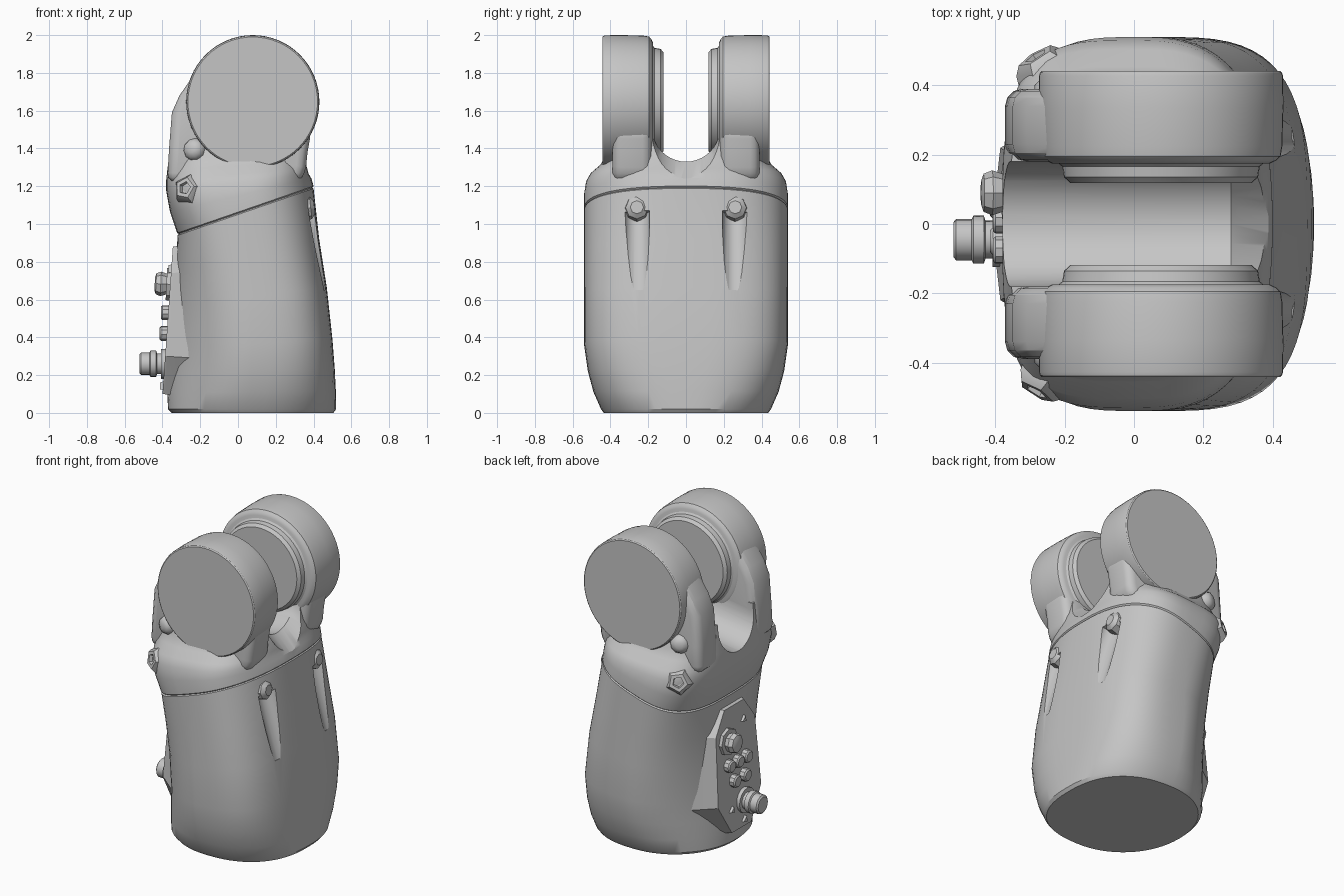
import bpy, bmesh, math
from mathutils import Vector

if "Cube" in bpy.data.objects:
    bpy.data.objects.remove(bpy.data.objects["Cube"], do_unlink=True)

grey = bpy.data.materials.new("plain grey")
grey.use_nodes = True
grey.diffuse_color = (0.56, 0.56, 0.56, 1)
grey.node_tree.nodes["Principled BSDF"].inputs["Base Color"].default_value = (0.56, 0.56, 0.56, 1)


def finish(name, bm, bevel=0, angle=30):
    """Turn a bmesh into a named, shaded object."""
    bmesh.ops.recalc_face_normals(bm, faces=bm.faces[:])
    mesh = bpy.data.meshes.new(name)
    bm.to_mesh(mesh)
    bm.free()
    mesh.materials.append(grey)
    ob = bpy.data.objects.new(name, mesh)
    bpy.context.collection.objects.link(ob)
    if bevel:
        mod = ob.modifiers.new("soft edge", "BEVEL")
        mod.width, mod.segments, mod.limit_method = bevel, 3, "ANGLE"
        mod.angle_limit = math.radians(40)
    shade(ob, angle)
    return ob


def shade(ob, angle=30):
    bpy.ops.object.select_all(action="DESELECT")
    ob.select_set(True)
    bpy.context.view_layer.objects.active = ob
    for mod in list(ob.modifiers):
        bpy.ops.object.modifier_apply(modifier=mod.name)
    bpy.ops.object.shade_smooth_by_angle(angle=math.radians(angle))


def cut(ob, cutter, angle=30):
    cutter.hide_render = True
    mod = ob.modifiers.new("cut", "BOOLEAN")
    mod.object, mod.operation, mod.solver = cutter, "DIFFERENCE", "EXACT"
    shade(ob, angle)
    bpy.data.objects.remove(cutter, do_unlink=True)


def loft(name, rings, angle=30):
    """Skin closed rings of points and cap both ends."""
    bm = bmesh.new()
    rows = [[bm.verts.new(p) for p in ring] for ring in rings]
    n = len(rows[0])
    for a, b in zip(rows, rows[1:]):
        for i in range(n):
            bm.faces.new((a[i], a[(i + 1) % n], b[(i + 1) % n], b[i]))
    bm.faces.new(rows[0][::-1])
    bm.faces.new(rows[-1])
    return finish(name, bm, 0, angle)


def turned(name, start, axis, steps, sides=32, angle=30):
    """Round part: (distance, radius) steps along an axis."""
    axis = Vector(axis).normalized()
    side = axis.orthogonal().normalized()
    up = axis.cross(side)
    rings = []
    for d, r in steps:
        turn = [2 * math.pi * i / sides for i in range(sides)]
        rings.append([Vector(start) + axis * d + r * (math.cos(t) * side + math.sin(t) * up) for t in turn])
    return loft(name, rings, angle)


def prism(name, profile, y0, y1, bevel):
    """Extrude an xz profile along y."""
    bm = bmesh.new()
    face = bm.faces.new([bm.verts.new((x, y0, z)) for x, z in profile])
    moved = bmesh.ops.extrude_face_region(bm, geom=[face])["geom"]
    bmesh.ops.translate(bm, vec=(0, y1 - y0, 0), verts=[v for v in moved if isinstance(v, bmesh.types.BMVert)])
    return finish(name, bm, bevel)


def section(z, tilt, left, right, half, n_left, n_right, count=64):
    """Tilted rounded outline with its own squareness on each side."""
    mid, a = (left + right) / 2, (right - left) / 2
    ring = []
    for i in range(count):
        t = 2 * math.pi * i / count
        c, s = math.cos(t), math.sin(t)
        e = 2 / (n_right if c > 0 else n_left)
        x = mid + a * math.copysign(abs(c) ** e, c)
        ring.append((x, half * math.copysign(abs(s) ** e, s), z + tilt * x))
    return ring


# Lower casing: squarer right corners low down, rounder near the seam
casing = loft("lower_casing", [section(*s) for s in (
    (0, 0, -.35, .505, .435, 2.1, 2.4), (.02, 0, -.37, .52, .45, 2.1, 2.4),
    (.11, .01, -.375, .518, .49, 1.9, 2.7), (.22, .03, -.37, .512, .52, 1.8, 3),
    (.36, .06, -.36, .50, .54, 1.8, 3.3), (.6, .14, -.345, .47, .54, 2, 3.2),
    (.82, .23, -.33, .43, .54, 2.4, 2.9), (1.05, .345, -.32, .40, .54, 3.1, 2.5),
    (1.056, .345, -.313, .393, .533, 3.1, 2.5))])
for s in (-1, 1):
    # Tapering scoops below the seam, each under a small lug
    start, end = Vector((.397, s * .26, 1.07)), Vector((.51, s * .26, .70))
    cut(casing, turned("scoop_cutter", start, end - start, [(0, .068), (.42, .068)], 24))
    turned("scoop_lug", (.33, s * .26, 1.08), (1, 0, .12), [(0, .07), (.055, .06), (.075, .035)], 8)

# Upper housing with a rounded saddle slot that drops away on the right
housing = loft("upper_housing", [section(*s) for s in (
    (1.056, .345, -.313, .393, .533, 3.1, 2.5), (1.063, .345, -.322, .40, .54, 3.1, 2.5),
    (1.15, .24, -.36, .388, .54, 3.3, 2.6), (1.22, .12, -.38, .375, .53, 3.5, 2.8),
    (1.265, .08, -.38, .368, .505, 3.5, 2.9), (1.31, .05, -.375, .36, .455, 3.5, 3),
    (1.36, .03, -.37, .345, .425, 3.5, 3.2), (1.47, 0, -.36, .32, .40, 3.5, 3.4))])
saddle = []
for x, z in ((-.6, 1.39), (.28, 1.51), (.45, 1.37)):
    arc = [math.pi + math.pi * i / 20 for i in range(21)]
    ring = [(x, .18 * math.cos(t), z + .18 * math.sin(t)) for t in arc]
    saddle.append(ring + [(x, .18, 2), (x, -.18, 2)])
cut(housing, loft("saddle_cutter", saddle))

HUB = (.078, 1.647)
WEB = [(-.13, 1.91), (-.22, 1.81), (-.31, 1.68), (-.35, 1.59), (-.365, 1.4), (-.375, 1.22),
       (.335, 1.22), (.36, 1.30), (.368, 1.38), (.39, 1.5), (.2, 1.8)]
for s, side in ((-1, "front"), (1, "back")):
    # Fork arm: web, large outer disc and stepped inner hub
    prism(side + "_fork_web", WEB, s * .18, s * .39, .05)
    turned(side + "_fork_disc", (HUB[0], s * .175, HUB[1]), (0, s, 0),
           [(0, .315), (.008, .332), (.02, .345), (.05, .35), (.16, .353), (.252, .352), (.262, .349), (.267, .343)], 64)
    turned(side + "_inner_hub", (HUB[0], s * .25, HUB[1]), (0, -s, 0),
           [(0, .30), (.072, .30), (.084, .285), (.115, .28), (.124, .27), (.132, .262)], 48)
    # Shoulder fittings
    turned(side + "_shoulder_knob", (-.215, s * .35, 1.39), (-.45, s, .1),
           [(0, .065), (.05, .06), (.075, .045), (.085, .02)], 10, 50)
    turned(side + "_shoulder_socket", (-.22, s * .38, 1.165), (-.6, s, .25),
           [(0, .11), (.10, .08), (.125, .058), (.125, .035), (.105, .03)], 5)

# Connector panel: octagonal plate on a boss that flares into the casing sides
outline = [(-.1, .88), (.1, .88), (.2, .74), (.22, .3), (.1, .1), (-.1, .1), (-.22, .3), (-.2, .74)]


def panel_x(z):
    return -.345 - .07 * (.88 - z)


boss = []
for depth, spread in ((.30, 2.05), (.012, 1.03), (0, 1)):
    boss.append([(panel_x(z) + depth, y * spread, .48 + (z - .48) * (1 + (spread - 1) * .1)) for y, z in outline])
loft("connector_panel", boss, 20)

# Connectors on the panel
for y, z in ((-.075, .53), (.012, .53), (.10, .53), (-.05, .42), (.055, .42)):
    turned("small_connector", (panel_x(z) + .01, y, z), (-1, 0, 0), [(0, .04), (.04, .04), (.048, .032)], 10)
turned("upper_connector", (panel_x(.68) + .01, .09, .68), (-1, 0, .05),
       [(0, .085), (.03, .085), (.03, .055), (.06, .065), (.085, .055), (.092, .035)], 8)
turned("main_connector", (panel_x(.26) + .01, -.045, .26), (-1, 0, 0),
       [(0, .08), (.03, .08), (.03, .055), (.05, .055), (.055, .07), (.085, .07),
        (.09, .06), (.135, .06), (.143, .05)], 14)
for y, z in ((-.08, .76), (.09, .24), (-.03, .14)):
    turned("panel_stud", (panel_x(z) + .01, y, z), (-1, 0, 0), [(0, .03), (.025, .022)], 3)
